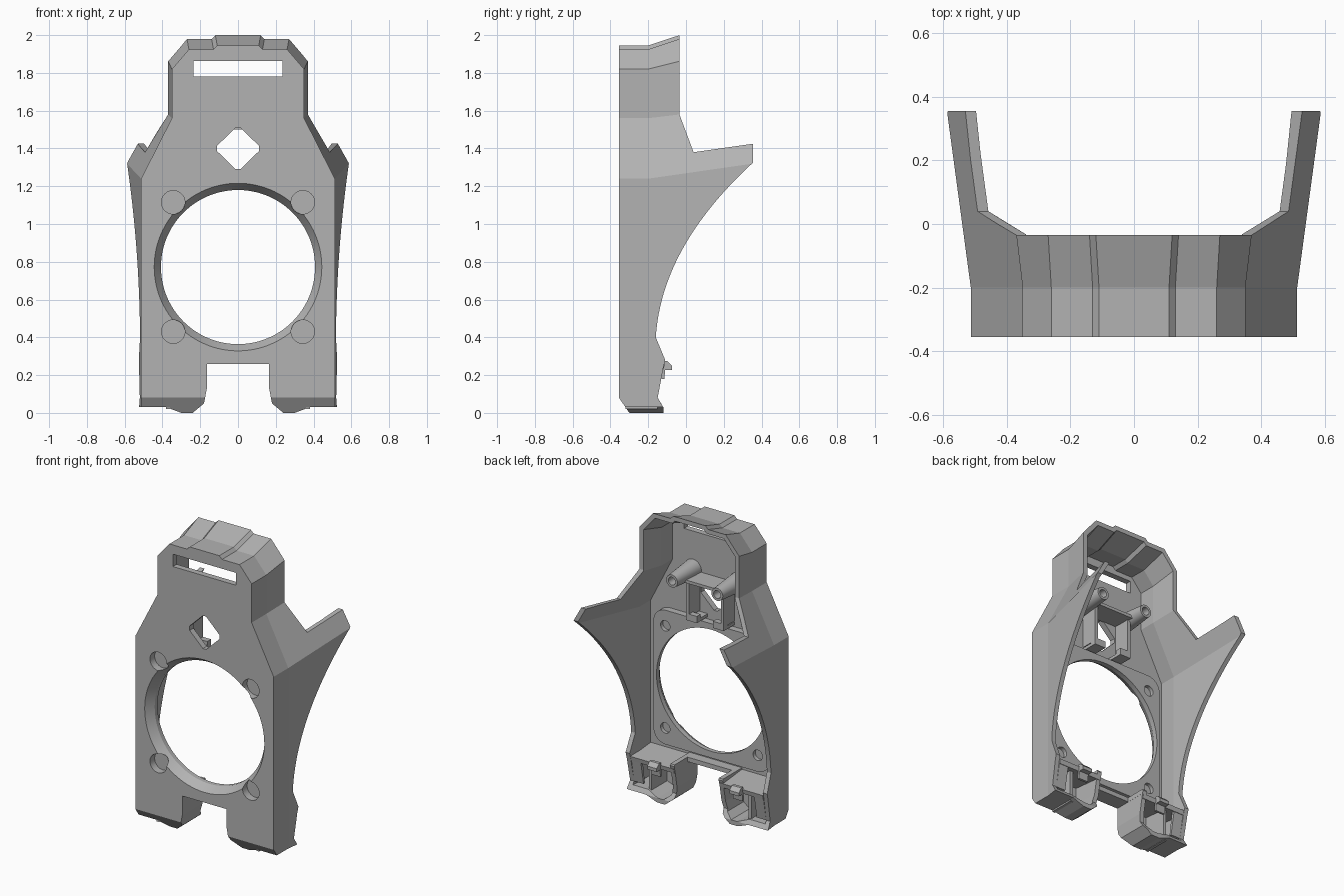
import bpy, bmesh, math
from mathutils import Vector, Matrix

if "Cube" in bpy.data.objects:
    bpy.data.objects.remove(bpy.data.objects["Cube"], do_unlink=True)

grey = bpy.data.materials.new("plain grey")
grey.use_nodes = True
grey.diffuse_color = (0.45, 0.45, 0.45, 1)
grey.node_tree.nodes["Principled BSDF"].inputs["Base Color"].default_value = grey.diffuse_color

FRONT, INNER, BEND = -0.355, -0.315, -0.2


def loft(name, rings):
    """Closed solid through rings of equal point count."""
    bm = bmesh.new()
    loops = [[bm.verts.new(p) for p in ring] for ring in rings]
    n = len(loops[0])
    for a, b in zip(loops, loops[1:]):
        for i in range(n):
            j = (i + 1) % n
            bm.faces.new((a[i], a[j], b[j], b[i]))
    bm.faces.new(loops[0])
    bm.faces.new(loops[-1])
    bmesh.ops.recalc_face_normals(bm, faces=bm.faces)
    mesh = bpy.data.meshes.new(name)
    bm.to_mesh(mesh)
    bm.free()
    mesh.materials.append(grey)
    obj = bpy.data.objects.new(name, mesh)
    bpy.context.collection.objects.link(obj)
    return obj


def prism_y(name, pts, y0, y1):
    return loft(name, [[(x, y, z) for x, z in pts] for y in (y0, y1)])


def prism_x(name, pts, x0, x1):
    return loft(name, [[(x, y, z) for y, z in pts] for x in (x0, x1)])


def box(name, x0, x1, y0, y1, z0, z1):
    return prism_y(name, [(x0, z0), (x1, z0), (x1, z1), (x0, z1)], y0, y1)


def cone_y(name, cx, cz, stations, n=96):
    """Round solid along y from (y, radius) stations."""
    turn = [math.tau * i / n for i in range(n)]
    return loft(name, [[(cx + r * math.cos(a), y, cz + r * math.sin(a)) for a in turn]
                       for y, r in stations])


def combine(target, tool, operation):
    mod = target.modifiers.new("combine", "BOOLEAN")
    mod.operation, mod.solver, mod.object = operation, "EXACT", tool
    bpy.context.view_layer.objects.active = target
    bpy.ops.object.modifier_apply(modifier=mod.name)
    bpy.data.objects.remove(tool, do_unlink=True)


def section(y, inset=0.0):
    """Body outline at depth y, flaring behind the bend line."""
    d = max(0, y - BEND)
    half = [(0.165, 0.26), (0.165, 0.13), (0.18, 0.05), (0.24, 0), (0.3, 0), (0.38, 0.03),
            (0.513 + 0.135 * d, 0.03), (0.513 + 0.135 * d, 1.24 + 0.144 * d),
            (0.35 + 0.12 * d, 1.56 + 0.12 * d), (0.35 + 0.12 * d, 1.82 + 0.25 * d),
            (0.26 + 0.06 * d, 1.925 + 0.33 * d), (0.13 + 0.06 * d, 1.925 + 0.33 * d),
            (0.11 + 0.06 * d, 1.945 + 0.33 * d)]
    pts = [Vector(p) for p in half] + [Vector((-x, z)) for x, z in reversed(half)]
    out = []
    for i, p in enumerate(pts):
        a = (p - pts[i - 1]).normalized()
        b = (pts[(i + 1) % len(pts)] - p).normalized()
        na, nb = Vector((-a.y, a.x)), Vector((-b.y, b.x))
        q = p + (na + nb) * inset / (1 + na.dot(nb))
        out.append((q.x, y, q.y))
    return out


# Hollow body trimmed to the side silhouette
body = loft("front_shell", [section(y) for y in (FRONT, BEND, 0.4)])
combine(body, loft("cavity", [section(y, 0.03) for y in (INNER, BEND, 0.45)]), "DIFFERENCE")
p0, p1, p2 = Vector((-0.16, 0.4)), Vector((-0.13, 0.88)), Vector((0.355, 1.325))
curve = [tuple(p0 * (1 - t) ** 2 + p1 * 2 * t * (1 - t) + p2 * t * t)
         for t in (i / 24 for i in range(25))]
side = [(-0.37, 0.102), (-0.293, -0.01), (-0.12, -0.01), (-0.12, 0.03), (-0.15, 0.08),
        (-0.12, 0.24), (-0.11, 0.28)] + curve + [(0.355, 1.425), (0.04, 1.38),
        (-0.035, 1.58), (-0.035, 2.2), (-0.37, 2.2)]
combine(body, prism_x("side_trim", side, -0.8, 0.8), "INTERSECT")
combine(body, box("notch_trim", -0.164, 0.164, -0.25, 0.2, 0.2, 0.4), "DIFFERENCE")

# Raised mounting pad behind the round opening
pad = []
for k, (sx, sz) in enumerate([(1, 1), (-1, 1), (-1, -1), (1, -1)]):
    for i in range(9):
        a = math.pi / 2 * (k + i / 8)
        pad.append((sx * 0.34 + 0.09 * math.cos(a), 0.77 + sz * 0.36 + 0.09 * math.sin(a)))
combine(body, prism_y("mount_pad", pad, -0.33, -0.27), "UNION")

# Openings
combine(body, cone_y("round_opening", 0, 0.772, [(-0.36, 0.447), (-0.3, 0.408), (-0.2, 0.408)]),
        "DIFFERENCE")
for sx in (-1, 1):
    for z in (0.43, 1.115):
        combine(body, cone_y("front_bore", sx * 0.343, z, [(-0.4, 0.062), (-0.305, 0.062)], 48),
                "DIFFERENCE")
        combine(body, cone_y("rear_bore", sx * 0.343, z, [(-0.295, 0.035), (-0.2, 0.035)], 32),
                "DIFFERENCE")
diamond = [(0.012, 1.29), (0.11, 1.385), (0.11, 1.415), (0.012, 1.51)]
diamond += [(-x, z) for x, z in reversed(diamond)]
combine(body, prism_y("diamond_opening", diamond, -0.4, -0.2), "DIFFERENCE")
combine(body, box("slot_opening", -0.235, 0.235, -0.4, -0.2, 1.78, 1.863), "DIFFERENCE")

# Hollow standoff posts
for sx, word in ((-1, "right"), (1, "left")):
    post = cone_y(word + "_post", sx * 0.168, 1.53, [(-0.32, 0.062), (-0.09, 0.042)], 48)
    combine(post, cone_y("post_bore", sx * 0.168, 1.53, [(-0.2, 0.026), (0, 0.026)], 32),
            "DIFFERENCE")

    # Guide ribs and clips around the diamond
    box(word + "_guide_rib", *sorted((sx * 0.118, sx * 0.14)), -0.32, -0.2, 1.26, 1.5)
    box(word + "_guide_clip", *sorted((sx * 0.06, sx * 0.14)), -0.24, -0.2, 1.24, 1.28)
    box(word + "_guide_foot", *sorted((sx * 0.06, sx * 0.14)), -0.32, -0.2, 1.235, 1.255)

    # Foot shelf, hook and rear frame
    shelf = [(-0.32, 0.25), (-0.118, 0.23), (-0.112, 0.26), (-0.32, 0.28)]
    prism_x(word + "_foot_shelf", shelf, sx * 0.17, sx * 0.49)
    hook = [(-0.13, 0.18), (-0.115, 0.18), (-0.11, 0.228), (-0.075, 0.228),
            (-0.075, 0.25), (-0.1, 0.275), (-0.12, 0.275)]
    prism_x(word + "_foot_hook", hook, sx * 0.27, sx * 0.34)
    frame = [(-0.165, 0.08), (-0.15, 0.08), (-0.12, 0.24), (-0.14, 0.24)]
    prism_x(word + "_foot_frame", frame, sx * 0.42, sx * 0.49)
    box(word + "_foot_divider", *sorted((sx * 0.36, sx * 0.38)), -0.32, -0.15, 0.02, 0.25)
box("guide_shelf", -0.14, 0.14, -0.32, -0.17, 1.5, 1.52)

# Crisp edges with smooth round walls
for obj in bpy.context.collection.objects:
    if obj.type == "MESH" and obj.data.materials and obj.data.materials[0] == grey:
        bpy.ops.object.select_all(action="DESELECT")
        obj.select_set(True)
        bpy.context.view_layer.objects.active = obj
        wide = 12 if obj.name.endswith("post") else 5
        bpy.ops.object.shade_smooth_by_angle(angle=math.radians(wide))
